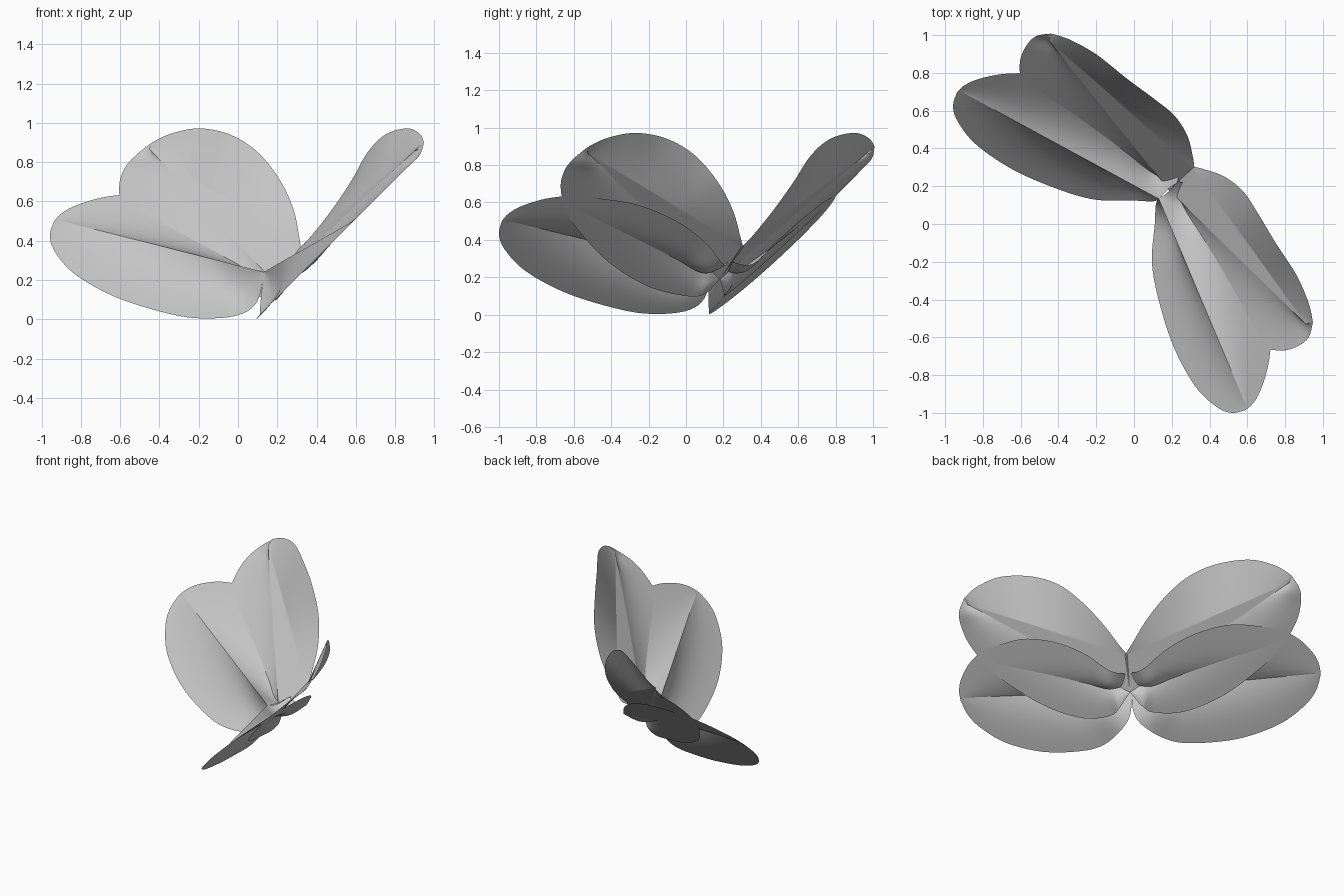
import bpy, bmesh, math
from mathutils import Vector, Matrix

cube = bpy.data.objects.get("Cube")
if cube:
    bpy.data.objects.remove(cube)

wing_grey = bpy.data.materials.new("wing grey")
wing_grey.use_nodes = True
GREY = (0.56, 0.56, 0.56, 1)
wing_grey.diffuse_color = GREY
wing_grey.node_tree.nodes["Principled BSDF"].inputs["Base Color"].default_value = GREY

# Local x is the direction across the body, so mirroring is a plain X mirror
frame = Matrix.Translation((-0.007, 0.007, 0)) @ Matrix.Rotation(math.radians(-47.8), 4, 'Z')
INWARD = Vector((-1, 0, 1)).normalized()   # normal of the slanted rim plane
STEPS, ROWS = 64, 18


def rim(points):
    """Points given as (y, z) lie in the slanted plane of the wing rims."""
    return [Vector(p) if len(p) == 3 else Vector((p[1] + 0.09, *p)) for p in points]


def smooth_path(points):
    """Evenly spaced samples of a smooth curve through the points."""
    pts = [points[0]] + points + [points[-1]]
    dense = []
    for a, b, c, d in zip(pts, pts[1:], pts[2:], pts[3:]):
        for i in range(24):
            t = i / 24
            dense.append(0.5 * (2 * b + (c - a) * t + (2 * a - 5 * b + 4 * c - d) * t * t
                                + (3 * b - a - 3 * c + d) * t ** 3))
    dense.append(points[-1])
    run = [0]
    for p, q in zip(dense, dense[1:]):
        run.append(run[-1] + (q - p).length)
    out, k = [], 0
    for i in range(STEPS + 1):
        s = run[-1] * i / STEPS
        while k < len(run) - 2 and run[k + 1] < s:
            k += 1
        out.append(dense[k].lerp(dense[k + 1], (s - run[k]) / (run[k + 1] - run[k])))
    return out


def panel(bm, ridge, edge, power=1):
    """Panel from ridge to edge; a higher power drops off the ridge more steeply."""
    inv = frame.inverted()
    grid = []
    for a, b in zip(ridge, edge):
        lift = (a - b).dot(INWARD)
        row = []
        for j in range(ROWS + 1):
            s = (j / ROWS) ** 1.4
            p = a.lerp(b, s) + INWARD * lift * ((1 - s) ** power - (1 - s))
            row.append(bm.verts.new(inv @ p))
        grid.append(row)
    for r, s in zip(grid, grid[1:]):
        for j in range(ROWS):
            bm.faces.new((r[j], s[j], s[j + 1], r[j + 1]))


def straight(start, end):
    return [start.lerp(end, i / STEPS) for i in range(STEPS + 1)]


def wing(name, tip, roots, low_rim, high_rim, high_start, end, powers):
    """One pair of wings: a ridge from each root to the tip, rims meeting at the end."""
    tip, end, high_start = Vector(tip), Vector(end), Vector(high_start)
    ridges = [straight(Vector(r), tip) for r in roots]
    bm = bmesh.new()
    panel(bm, ridges[0], smooth_path([Vector(roots[0])] + rim(low_rim) + [end]), powers[0])
    if len(ridges) > 1:
        panel(bm, ridges[0], ridges[1])
    panel(bm, ridges[-1], smooth_path([high_start] + rim(high_rim) + [end]), powers[1])
    bmesh.ops.remove_doubles(bm, verts=bm.verts, dist=0.0005)
    bmesh.ops.dissolve_degenerate(bm, edges=bm.edges, dist=0.0001)
    bmesh.ops.recalc_face_normals(bm, faces=bm.faces)
    mesh = bpy.data.meshes.new(name)
    bm.to_mesh(mesh)
    bm.free()
    mesh.materials.append(wing_grey)
    ob = bpy.data.objects.new(name, mesh)
    bpy.context.collection.objects.link(ob)
    ob.matrix_world = frame
    bpy.ops.object.select_all(action='DESELECT')
    ob.select_set(True)
    bpy.context.view_layer.objects.active = ob
    bpy.ops.object.shade_smooth_by_angle(angle=math.radians(20))
    ob.modifiers.new("other side", 'MIRROR')


# Lower pair of wings, with one ridge
wing("lower_wings", (0.595, -0.965, 0.505), [(0.13, 0.135, 0.24)],
     [(0.115, 0.1, 0.09), (0, 0.02), (-0.2, 0.005), (-0.4, 0.04), (-0.65, 0.12),
      (-0.86, 0.235), (-0.97, 0.35), (-1.0, 0.43)],
     [(0.2, 0.27), (0.1, 0.39), (-0.05, 0.5), (-0.25, 0.585), (-0.45, 0.62),
      (-0.6, 0.635), (-0.75, 0.62), (-0.88, 0.58), (-0.95, 0.54)],
     (0.23, 0.225, 0.29), (0.59, -0.985, 0.5), (3, 4))

# Upper pair of wings, with two ridges and the leading edge curled up
wing("upper_wings", (0.91, -0.53, 0.868), [(0.185, 0.18, 0.19), (0.31, 0.305, 0.36)],
     [(0.1, 0.11), (0, 0.1), (-0.2, 0.15), (-0.4, 0.27), (-0.55, 0.42), (-0.64, 0.55),
      (-0.67, 0.68), (-0.65, 0.77), (-0.6, 0.835)],
     [(0.37, 0.29, 0.42), (0.48, 0.25, 0.56), (0.58, 0.17, 0.71), (0.66, 0.05, 0.85),
      (0.75, -0.1, 0.94), (0.86, -0.27, 0.972), (0.925, -0.42, 0.945)],
     (0.31, 0.305, 0.36), (0.947, -0.52, 0.9), (3, 1))
